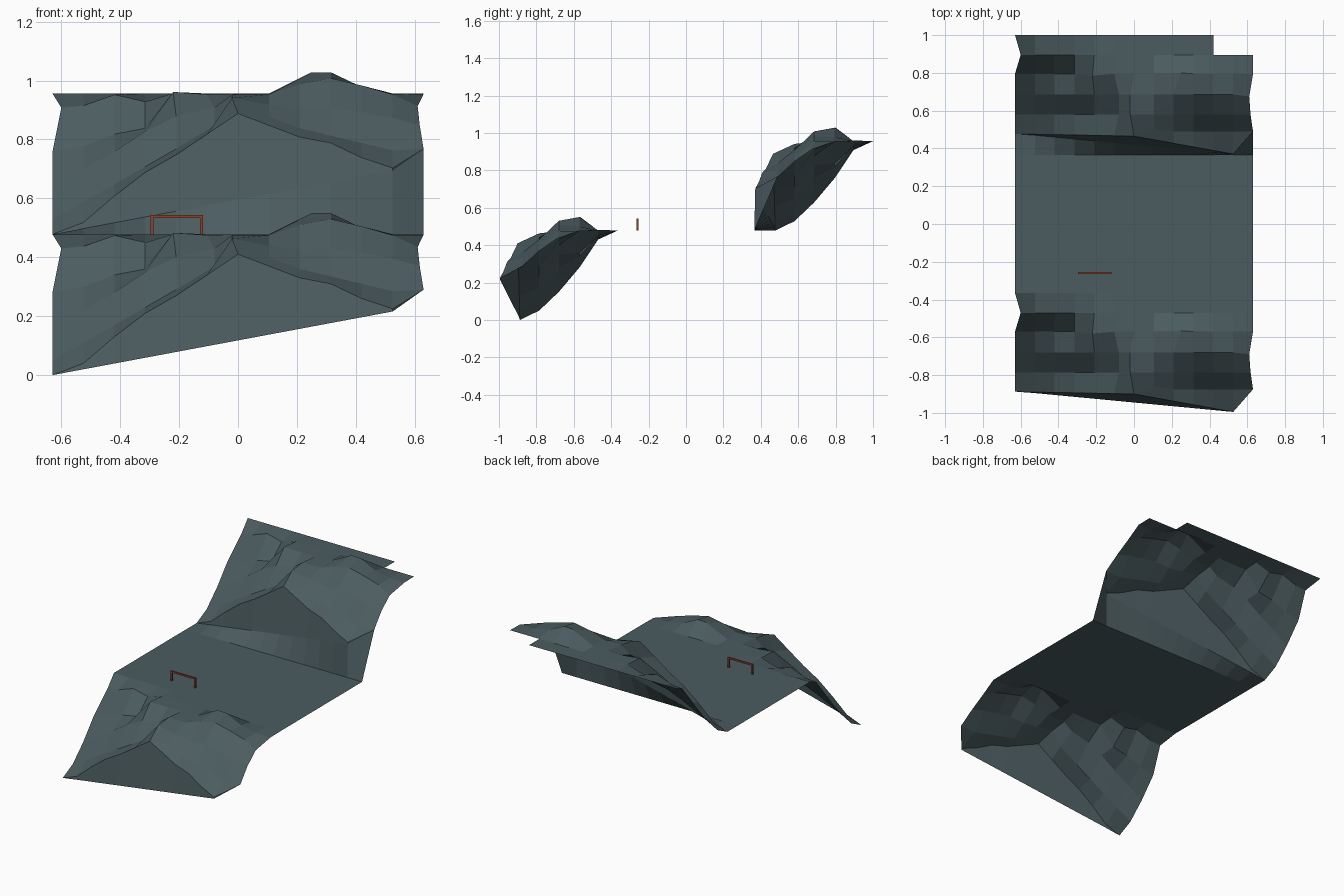
import bpy, bmesh

if "Cube" in bpy.data.objects:
    bpy.data.objects.remove(bpy.data.objects["Cube"])

STEP = 0.105          # grid spacing of the rock
COLS = 13
LEDGE = 0.478         # height of one terrace
SHIFT = 1.365         # distance from one terrace to the next


def material(name, rgb):
    m = bpy.data.materials.new(name)
    m.diffuse_color = (*rgb, 1)
    m.use_nodes = True
    m.node_tree.nodes["Principled BSDF"].inputs["Base Color"].default_value = m.diffuse_color
    return m


rock = material("slate rock", (0.072, 0.108, 0.118))
rust = material("rusty red", (0.25, 0.055, 0.025))


def make_object(name, bm, mat):
    bmesh.ops.remove_doubles(bm, verts=bm.verts, dist=0.002)
    me = bpy.data.meshes.new(name)
    bm.to_mesh(me)
    bm.free()
    me.materials.append(mat)
    ob = bpy.data.objects.new(name, me)
    bpy.context.collection.objects.link(ob)
    return ob


XS = [(c - 6) * STEP for c in range(COLS)]

# Height contours across the cliff, left to right
CREST = [0, .04, .13, .21, .27, .34, .41, .37, .33, .31, .26, .225, .29]
SHELF = [0, .04, .13, .21, .27, .34, .41, .40, .36, .335, .31, .285, .29]
CONTOURS = [
    (-.785, [.05, .11, .17, .23, .29, .37, .463, .44, .425, .43, .415, .395, .38]),
    (-.680, [.15, .22, .28, .35, .40, .43, .475, .475, .51, .53, .505, .475, .44]),
    (-.570, [.28, .30, .34, .36, .475, .475, .478, .478, .53, .55, .50, .478, .476]),
    (-.470, [.43, .437, .474, .45, .482, .478, .478, .478, .478, .478, .478, .478, .478]),
    (-.365, [LEDGE] * COLS),
]


def cliff_rows():
    # overhanging foot, sloping up and forward to the right
    foot = [(x, -.945 - .095 * x, .187 * (x + .63)) for x in XS]
    foot[-1] = (.63, -.875, .29)
    crest = [(x, -.9 - (.18 * x if x > 0 else .02 * x), z) for x, z in zip(XS, CREST)]
    crest[-1] = foot[-1]
    shelf = [(x, p[1] if x <= 0.01 else -.875, z)
             for x, z, p in zip(XS, SHELF, crest)]
    shelf[7] = (XS[7], -.86, SHELF[7])
    rows = [foot, crest, shelf]
    for y, zs in CONTOURS:
        rows.append([(x, y, z) for x, z in zip(XS, zs)])
    # notches on the side edges, steep cleft and narrow peak
    rows[6][0] = (-.60, -.47, .43)
    rows[3][-1] = (.617, -.785, .37)
    rows[4][-1] = (.61, -.69, .435)
    for r in (3, 4):
        x, y, z = rows[r][5]
        rows[r][5] = (-.08, y, z)
        x, y, z = rows[r][6]
        rows[r][6] = (-.02, y, z)
    rows[5][8] = (.25, -.565, .55)
    rows[5][4] = (-.22, -.58, .483)
    return rows


def loft(name, rows, skip=lambda r, c: False):
    bm = bmesh.new()
    grid = [[bm.verts.new(p) for p in row] for row in rows]
    for r in range(len(rows) - 1):
        for c in range(COLS - 1):
            if not skip(r, c):
                bm.faces.new((grid[r][c], grid[r][c + 1],
                              grid[r + 1][c + 1], grid[r + 1][c]))
    return make_object(name, bm, rock)


# Lower cliff
loft("lower_cliff", cliff_rows())

# Upper cliff: the same rock one terrace up, with a skirt down to the floor
upper = [[(x, y + SHIFT, z + LEDGE) for x, y, z in row] for row in cliff_rows()]
skirt = [(x, .365, LEDGE) for x in XS]
upper.insert(0, skirt)
last = len(upper) - 2
loft("upper_cliff", upper, lambda r, c: r == last and c >= 10)

# Flat terrace between the cliffs
loft("terrace_floor", [[(x, y, LEDGE) for x in XS] for y in (-.365, .365)])


# Rusty handrail hoop on the terrace
def bar(name, x0, x1, z0, z1):
    bm = bmesh.new()
    bmesh.ops.create_cube(bm, size=1)
    for v in bm.verts:
        v.co = ((x0 + x1) / 2 + v.co.x * (x1 - x0), -.26 + v.co.y * .01,
                (z0 + z1) / 2 + v.co.z * (z1 - z0))
    make_object(name, bm, rust)


bar("hoop_left_post", -.297, -.287, LEDGE, .533)
bar("hoop_right_post", -.129, -.119, LEDGE, .533)
bar("hoop_top_rail", -.297, -.119, .533, .543)
